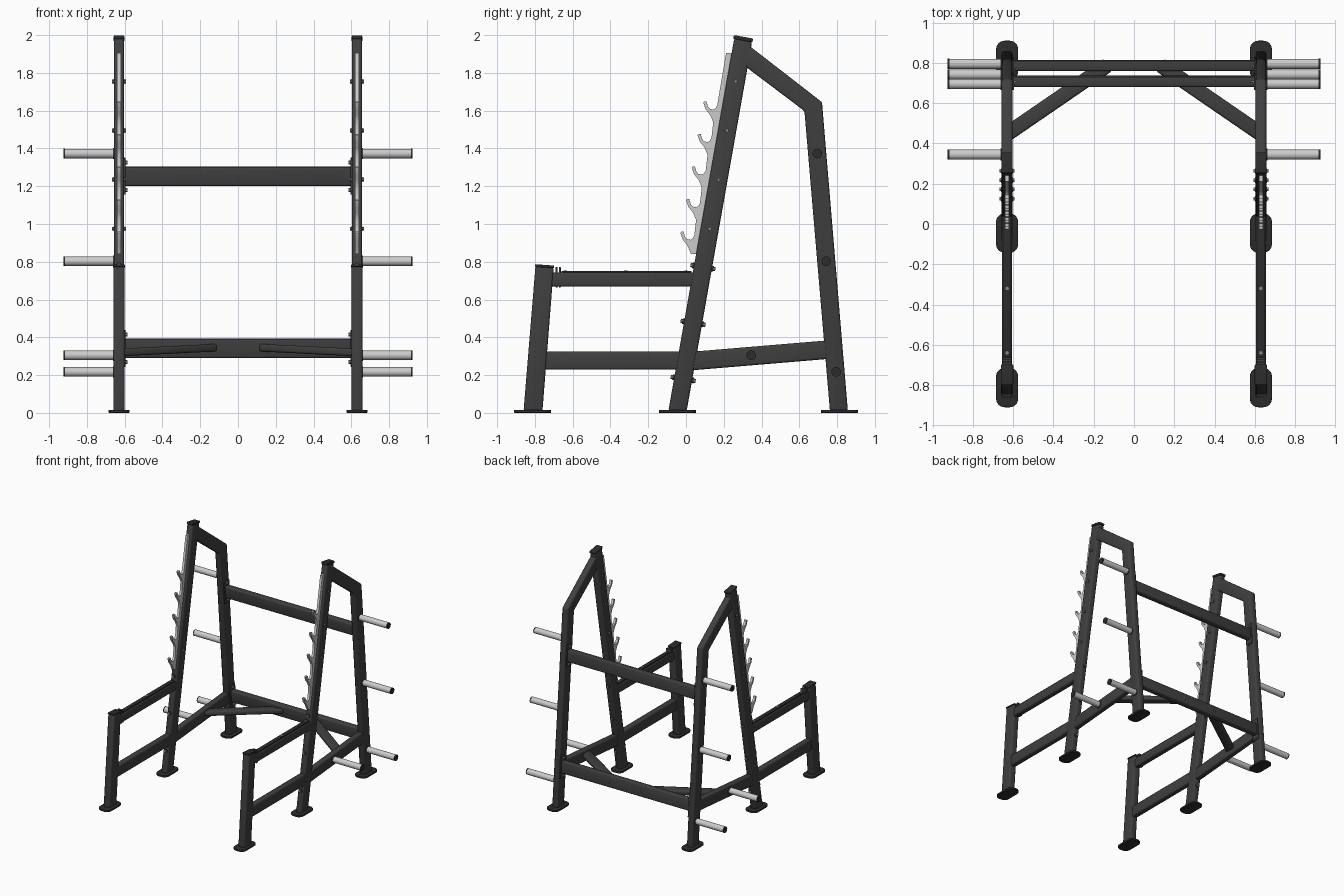
import bpy, bmesh, math
from mathutils import Vector

if "Cube" in bpy.data.objects:
    bpy.data.objects.remove(bpy.data.objects["Cube"])


def material(name, c):
    m = bpy.data.materials.new(name)
    m.diffuse_color = (c, c, c, 1)
    m.use_nodes = True
    m.node_tree.nodes["Principled BSDF"].inputs["Base Color"].default_value = m.diffuse_color
    return m


DARK = material("dark_paint", 0.05)
BLACK = material("black_rubber", 0.025)
STEEL = material("bare_steel", 0.55)
ZINC = material("zinc_bolt", 0.25)
X = 0.63  # centre plane of each side frame


def finish(name, bm, mat, mirror):
    bmesh.ops.recalc_face_normals(bm, faces=bm.faces)
    me = bpy.data.meshes.new(name)
    bm.to_mesh(me)
    bm.free()
    me.materials.append(mat)
    for p in me.polygons:
        p.use_smooth = True
    me.set_sharp_from_angle(angle=math.radians(35))
    ob = bpy.data.objects.new(name, me)
    bpy.context.collection.objects.link(ob)
    if mirror:
        ob.modifiers.new("Mirror", 'MIRROR').use_clip = False
    return ob


def prism(name, pts, a, b, axis='x', bevel=0.0, mat=DARK, mirror=True):
    """Extrude a yz profile along x, or an xy profile along z."""
    bm = bmesh.new()
    at = (lambda p, t: (t, *p)) if axis == 'x' else (lambda p, t: (*p, t))
    lo = [bm.verts.new(at(p, a)) for p in pts]
    hi = [bm.verts.new(at(p, b)) for p in pts]
    n = len(pts)
    bm.faces.new(lo)
    bm.faces.new(hi)
    for i in range(n):
        j = (i + 1) % n
        bm.faces.new((lo[i], lo[j], hi[j], hi[i]))
    bmesh.ops.recalc_face_normals(bm, faces=bm.faces)
    if bevel:
        bmesh.ops.bevel(bm, geom=bm.edges[:], offset=bevel, segments=3,
                        profile=0.5, affect='EDGES', clamp_overlap=True)
    return finish(name, bm, mat, mirror)


def strip(p, q, w):
    """Four corners of a straight bar from p to q of width w."""
    p, q = Vector(p), Vector(q)
    d = (q - p).normalized()
    n = Vector((-d.y, d.x)) * w / 2
    return [tuple(v) for v in (p + n, q + n, q - n, p - n)]


def cyl(name, p, q, r, mat, sides=24):
    p, q = Vector(p), Vector(q)
    bm = bmesh.new()
    bmesh.ops.create_cone(bm, cap_ends=True, segments=sides, radius1=r,
                          radius2=r, depth=(q - p).length)
    rot = (q - p).to_track_quat('Z', 'Y').to_matrix()
    for v in bm.verts:
        v.co = rot @ v.co + (p + q) / 2
    return finish(name, bm, mat, True)


def side(name, pts, w, bevel=0.012, mat=DARK):
    return prism(name, pts, X - w / 2, X + w / 2, bevel=bevel, mat=mat)


def up_y(z):
    """Centre line of the leaning upright."""
    return -0.045 + 0.1768 * (z - 0.01)


# Side frames
h = 0.0485
side("main_upright", [(up_y(.01) - h, .01), (up_y(.01) + h, .01),
                      (up_y(1.97) + h, 1.965), (up_y(1.985) - h, 1.985)], 0.054)
side("upright_cap", strip((up_y(1.97) - .05, 1.99), (up_y(1.97) + .052, 1.972), 0.02),
     0.056, 0.006, BLACK)
side("rear_post_and_top_brace", [(.32, 1.955), (.72, 1.645), (.857, .01), (.762, .01),
                                 (.627, 1.598), (.30, 1.845)], 0.054)
side("front_post", [(-.86, .01), (-.76, .01), (-.70, .77), (-.797, .778)], 0.06)
side("front_post_cap", strip((-.80, .78), (-.698, .773), 0.014), 0.062, 0.005, BLACK)
side("front_lower_rail", strip((-.80, .277), (-.01, .277), .096), 0.05)
side("rear_lower_rail", strip((0, .272), (.79, .338), .098), 0.05)

# Spotter rail with wear strip, end stop and screws
side("spotter_rail", strip((-.75, .706), (.07, .706), .076), 0.05)
side("spotter_wear_strip", strip((-.66, .746), (.03, .746), .01), 0.036, 0.002, BLACK)
for y in (-.685, -.668):
    side("spotter_stop", strip((y, .665), (y, .772), .01), 0.046, 0.002)
for y in (-.64, -.32, 0):
    cyl("wear_strip_screw", (X, y, .745), (X, y, .754), .009, ZINC, 12)

# Feet with rounded corners
for y in (-.812, -.045, .812):
    pts = []
    for k, (sx, sy) in enumerate(((1, 1), (-1, 1), (-1, -1), (1, -1))):
        for i in range(6):
            t = math.radians(90 * k + 18 * i)
            pts.append((X + sx * .012 + .043 * math.cos(t),
                        y + sy * .055 + .043 * math.sin(t)))
    prism("foot_pad", pts, 0, .016, 'z', 0.003, BLACK)

# Crossbeams with bolted end flanges
for name, y, z in (("upper_crossbeam", .708, 1.253), ("lower_crossbeam", .787, .342)):
    def along(e, w):
        return strip((y + .084 * e, z - e), (y - .084 * e, z + e), w)
    prism(name, along(.05, .05), -.62, .62, bevel=.01, mirror=False)
    prism(name + "_flange", along(.095, .07), .596, .606, bevel=.002)
    for e in (-.073, .073):
        cyl("flange_bolt", (.585, y - .084 * e, z + e), (.61, y - .084 * e, z + e),
            .011, ZINC, 6)

# Diagonal floor braces, rising towards the rear beam
brace = prism("diagonal_brace", strip((.63, .447), (.13, .79), .075), .30, .34, 'z', .012)
for v in brace.data.vertices:
    v.co.z += (.62 - v.co.x) * .05

# Weight storage pegs with end caps
for y, z in ((.695, 1.373), (.742, .803), (.795, .217), (.345, .305)):
    cyl("weight_peg", (.64, y, z), (.918, y, z), .025, STEEL)
    cyl("peg_collar", (.65, y, z), (.662, y, z), .029, DARK)
    cyl("peg_end_cap", (.917, y, z), (.925, y, z), .0255, BLACK)

# Bar catch plate with five hooks
profile = [(.085, .84), (.027, .84)]
for k in range(5):
    ty, tz = -.03 + .0303 * k, .957 + .1725 * k
    profile += [(ty + a, tz + b) for a, b in (
        (.053, -.108), (.037, -.070), (.012, -.038), (0, -.004), (.006, .002), (.017, .002),
        (.025, -.025), (.035, -.037), (.054, -.041), (.066, -.033), (.074, -.018))]
profile += [(.212, 1.905), (.265, 1.905)]
prism("bar_catch_plate", profile, X - .01, X + .01, mat=STEEL)

# Bolts across the upright
for z in (.975, 1.235, 1.495, 1.755):
    y = up_y(z)
    cyl("upright_cross_bolt", (.592, y, z), (.668, y, z), .01, ZINC, 6)
    cyl("upright_washer", (.6, y, z), (.66, y, z), .013, DARK, 16)

# Bolts from front to back through the lower upright
for z in (.18, .477, .772):
    y = up_y(z)
    cyl("upright_through_bolt", (X, y - .066, z + .011), (X, y + .066, z - .011), .011, ZINC, 6)
    cyl("through_bolt_washer", (X, y - .056, z + .009), (X, y + .056, z - .009), .015, DARK, 16)
